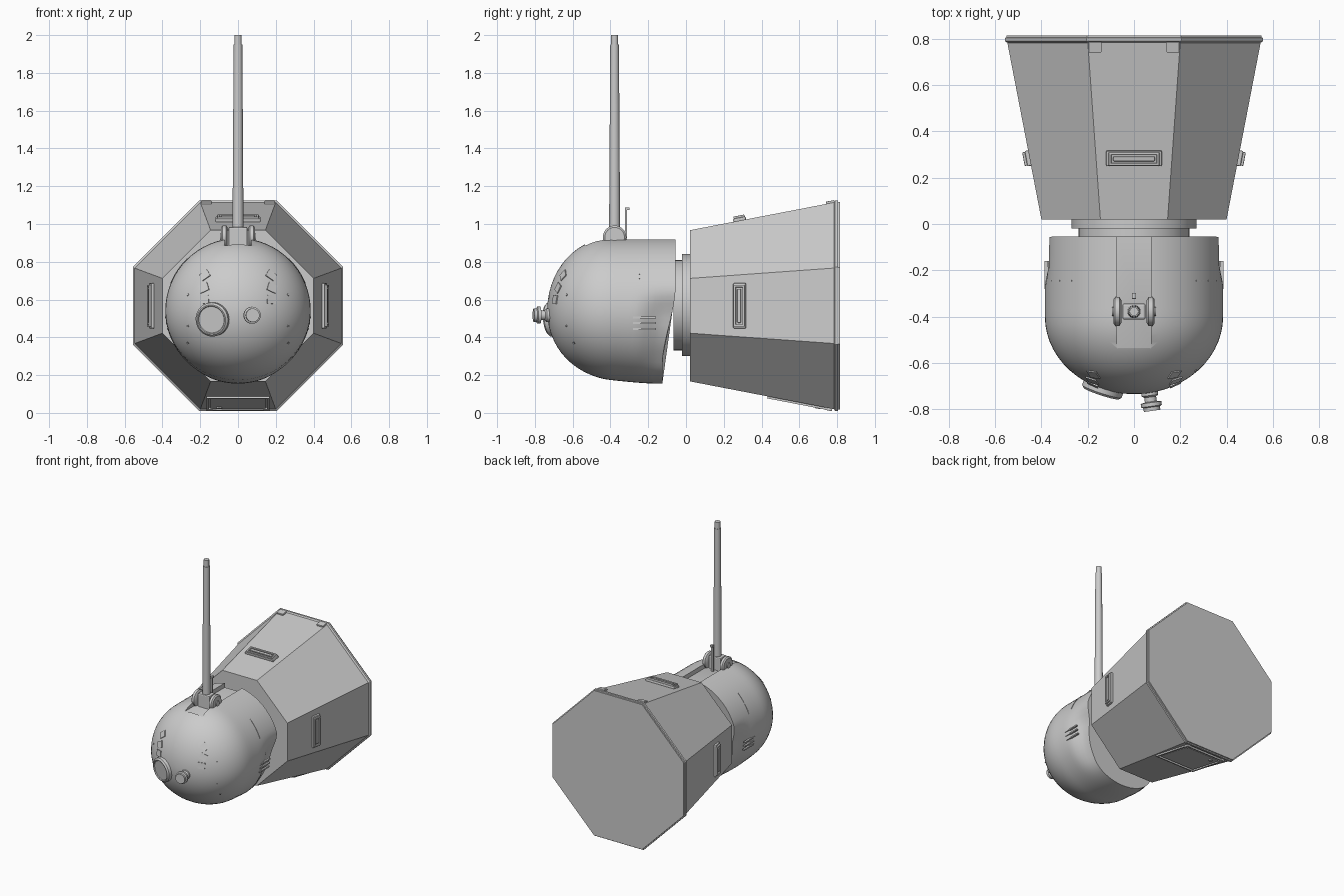
import bpy, bmesh, math
from mathutils import Matrix, Vector

cube = bpy.data.objects.get("Cube")
if cube:
    bpy.data.objects.remove(cube, do_unlink=True)

grey = bpy.data.materials.new("light grey")
grey.use_nodes = True
grey.diffuse_color = (0.6, 0.6, 0.6, 1)
grey.node_tree.nodes["Principled BSDF"].inputs["Base Color"].default_value = (0.6, 0.6, 0.6, 1)

T, R = Matrix.Translation, Matrix.Rotation
BODY_Z, HEAD_Z, HEAD_R, DOME_Y, DOME_D = 0.567, 0.54, 0.385, -0.40, 0.335


def finish(name, bm, smooth=0.0):
    bmesh.ops.recalc_face_normals(bm, faces=bm.faces[:])
    mesh = bpy.data.meshes.new(name)
    bm.to_mesh(mesh)
    bm.free()
    ob = bpy.data.objects.new(name, mesh)
    bpy.context.collection.objects.link(ob)
    mesh.materials.append(grey)
    if smooth:
        shade(ob, smooth)
    return ob


def shade(ob, angle):
    bpy.ops.object.select_all(action='DESELECT')
    ob.select_set(True)
    bpy.context.view_layer.objects.active = ob
    bpy.ops.object.shade_smooth_by_angle(angle=math.radians(angle))


def box(name, size, matrix, bevel=0.0):
    bm = bmesh.new()
    bmesh.ops.create_cube(bm, size=1, matrix=Matrix.Diagonal((*size, 1)))
    if bevel:
        bmesh.ops.bevel(bm, geom=bm.edges[:], offset=bevel, segments=2, affect='EDGES', profile=0.5)
    bm.transform(matrix)
    return finish(name, bm)


def loft(rings, bm):
    """Skin closed rings of equal length and cap both ends."""
    loops = [[bm.verts.new(p) for p in ring] for ring in rings]
    n = len(loops[0])
    for a, b in zip(loops, loops[1:]):
        for i in range(n):
            bm.faces.new((a[i], a[(i + 1) % n], b[(i + 1) % n], b[i]))
    bm.faces.new(loops[0])
    bm.faces.new(loops[-1])


def lathe(name, profile, matrix, sides=32):
    """Turn (radius, height) points around the local z axis."""
    bm = bmesh.new()
    angles = [math.tau * i / sides for i in range(sides)]
    loft([[(r * math.cos(a), r * math.sin(a), h) for a in angles] for r, h in profile], bm)
    bm.transform(matrix)
    return finish(name, bm, 35)


def aim(pos, direction):
    return T(pos) @ Vector(direction).to_track_quat('Z', 'Y').to_matrix().to_4x4()


def octagon(half, corner, y):
    pts = [(corner, half), (half, corner), (half, -corner), (corner, -half)]
    pts += [(-x, -z) for x, z in pts]
    return [(x, y, BODY_Z + z) for x, z in pts]


# Eight-sided flared body with its back rim
bm = bmesh.new()
loft([octagon(0.40, 0.145, 0.02), octagon(0.548, 0.2, 0.788)], bm)
finish("body", bm)
bm = bmesh.new()
loft([octagon(0.545, 0.2, 0.782), octagon(0.557, 0.205, 0.79), octagon(0.557, 0.205, 0.804),
      octagon(0.55, 0.202, 0.806), octagon(0.55, 0.202, 0.815)], bm)
finish("back_rim", bm)

TILT = math.atan(0.148 / 0.768)


def panel(angle, y):
    """Frame on a body panel: z outward, y toward the rim."""
    half = 0.40 + (y - 0.02) * math.tan(TILT)
    return T((0, 0, BODY_Z)) @ R(angle, 4, 'Y') @ T((0, y, half)) @ R(TILT, 4, 'X')


# Grab handles on the top and both sides
for side, angle in (("top", 0), ("left", math.pi / 2), ("right", -math.pi / 2)):
    m = panel(angle, 0.285)
    box(side + "_handle_base", (0.24, 0.068, 0.02), m @ T((0, 0, 0.006)), 0.006)
    for s in (-1, 1):
        box(side + "_handle_rail", (0.22, 0.012, 0.014), m @ T((0, s * 0.024, 0.02)), 0.004)
        box(side + "_handle_end", (0.012, 0.06, 0.014), m @ T((s * 0.104, 0, 0.02)), 0.004)
    box(side + "_handle_bar", (0.18, 0.02, 0.012), m @ T((0, 0, 0.02)), 0.004)

# Rim clips above, hatch with hinges below
for s in (-1, 1):
    box("rim_clip", (0.055, 0.045, 0.016), panel(0, 0.765) @ T((s * 0.168, 0, 0.004)), 0.003)
    box("hatch_hinge", (0.03, 0.04, 0.018), panel(math.pi, 0.755) @ T((s * 0.15, 0, 0.004)), 0.003)
    box("hatch_side", (0.012, 0.34, 0.012), panel(math.pi, 0.60) @ T((s * 0.16, 0, 0.005)))
    box("hatch_end", (0.33, 0.012, 0.012), panel(math.pi, 0.60) @ T((0, s * 0.165, 0.005)))
box("hatch_plate", (0.29, 0.29, 0.008), panel(math.pi, 0.60) @ T((0, 0, 0.003)))
lathe("hatch_knob", [(0.014, 0), (0.014, 0.014)], panel(math.pi, 0.70) @ T((0.1, 0, 0)), 12)

# Stepped neck
lathe("neck", [(0.24, 0), (0.24, 0.045), (0.27, 0.045), (0.27, 0.09)],
      aim((0, -0.065, BODY_Z + 0.003), (0, 1, 0)), 40)


# Domed head: round shell with a slanted lower back and a soft side scoop
def smoothstep(a, b, v):
    t = max(0, min(1, (v - a) / (b - a)))
    return t * t * (3 - 2 * t)


def head_point(t, angle):
    c, s = math.cos(angle), math.sin(angle)
    if t < 1:
        r, y = math.sin(t * math.pi / 2), DOME_Y - DOME_D * math.cos(t * math.pi / 2)
    else:
        end = -0.055 - 0.07 * smoothstep(0.35, -0.75, s)
        r, y = 1, DOME_Y + (t - 1) * (end - DOME_Y)
    low = HEAD_R - 0.032 * (1 - smoothstep(-0.6, -0.14, y))
    scoop = 0.05 * smoothstep(-0.27, -0.11, y) * smoothstep(0.35, -0.1, s) * smoothstep(-1, -0.6, s)
    return (c * (HEAD_R * r - scoop), y, HEAD_Z + s * r * (low if s < 0 else HEAD_R))


bm = bmesh.new()
steps = [0.02 + 0.07 * i for i in range(14)] + [1 + 0.1 * i for i in range(11)]
loft([[head_point(t, math.tau * i / 64) for i in range(64)] for t in steps], bm)
head = finish("head", bm)

# Antenna channel cut into the top of the head
cutter = box("channel_cutter", (0.145, 0.6, 0.2), T((0, -0.235, 0.985)))
mod = head.modifiers.new("channel", 'BOOLEAN')
mod.operation, mod.solver, mod.object = 'DIFFERENCE', 'EXACT', cutter
bpy.context.view_layer.objects.active = head
bpy.ops.object.modifier_apply(modifier="channel")
bpy.data.objects.remove(cutter, do_unlink=True)
shade(head, 35)

# Antenna, its hinge and the small catch behind it
Y = -0.378
lathe("antenna", [(0.029, 0.97), (0.029, 1.0), (0.023, 1.95), (0.019, 1.95), (0.019, 2.0)], T((0, Y, 0)), 20)
box("antenna_block", (0.10, 0.07, 0.11), T((0, Y, 0.93)), 0.008)
for s in (-1, 1):
    lathe("hinge_disc", [(0.05, 0), (0.062, 0.008), (0.062, 0.026), (0.052, 0.034)],
          aim((s * 0.055, Y, 0.93), (s, 0, 0)))
    lathe("hinge_pin", [(0.02, 0), (0.02, 0.008)], aim((s * 0.088, Y, 0.93), (s, 0, 0)), 16)
box("catch_post", (0.016, 0.012, 0.19), T((0, -0.318, 0.98)))
box("catch_tip", (0.016, 0.024, 0.014), T((0, -0.31, 1.08)))


# Details on the front dome
def on_dome(x, z):
    u, w = x / HEAD_R, (z - HEAD_Z) / HEAD_R
    v = -math.sqrt(1 - u * u - w * w)
    return aim((x, DOME_Y + DOME_D * v, z), (u / HEAD_R, v / DOME_D, w / HEAD_R))


lathe("large_lens", [(0.09, -0.02), (0.09, 0.012), (0.08, 0.022), (0.074, 0.022), (0.07, 0.016)],
      on_dome(-0.135, 0.495), 40)
lathe("small_lens", [(0.036, -0.02), (0.036, 0.015), (0.026, 0.022), (0.026, 0.042), (0.045, 0.046),
                     (0.045, 0.062), (0.036, 0.066), (0.036, 0.082)],
      aim((0.067, -0.726, 0.517), (0.14, -1, 0)), 28)
for s in (-1, 1):
    for x, z, turn in ((0.175, 0.728, 40), (0.18, 0.662, 25), (0.178, 0.6, 5)):
        m = on_dome(s * x, z) @ R(math.radians(-s * turn), 4, 'Z')
        box("square_sensor", (0.05, 0.045, 0.009), m)
    for z in (0.625, 0.46, 0.37):
        lathe("rivet", [(0.006, 0), (0.006, 0.004)], on_dome(s * 0.265, z), 10)
    # Side vents and vertical seam
    for z in (0.445, 0.475, 0.505):
        x = math.sqrt(HEAD_R ** 2 - (z - HEAD_Z) ** 2) - 0.004
        box("side_vent", (0.014, 0.12, 0.01), T((s * x, -0.22, z)))
    for a in range(24, 46, 4):
        m = T((0, -0.245, HEAD_Z)) @ R(-s * math.radians(a), 4, 'Y') @ T((s * HEAD_R, 0, 0))
        box("head_seam", (0.004, 0.005, 0.026), m)
